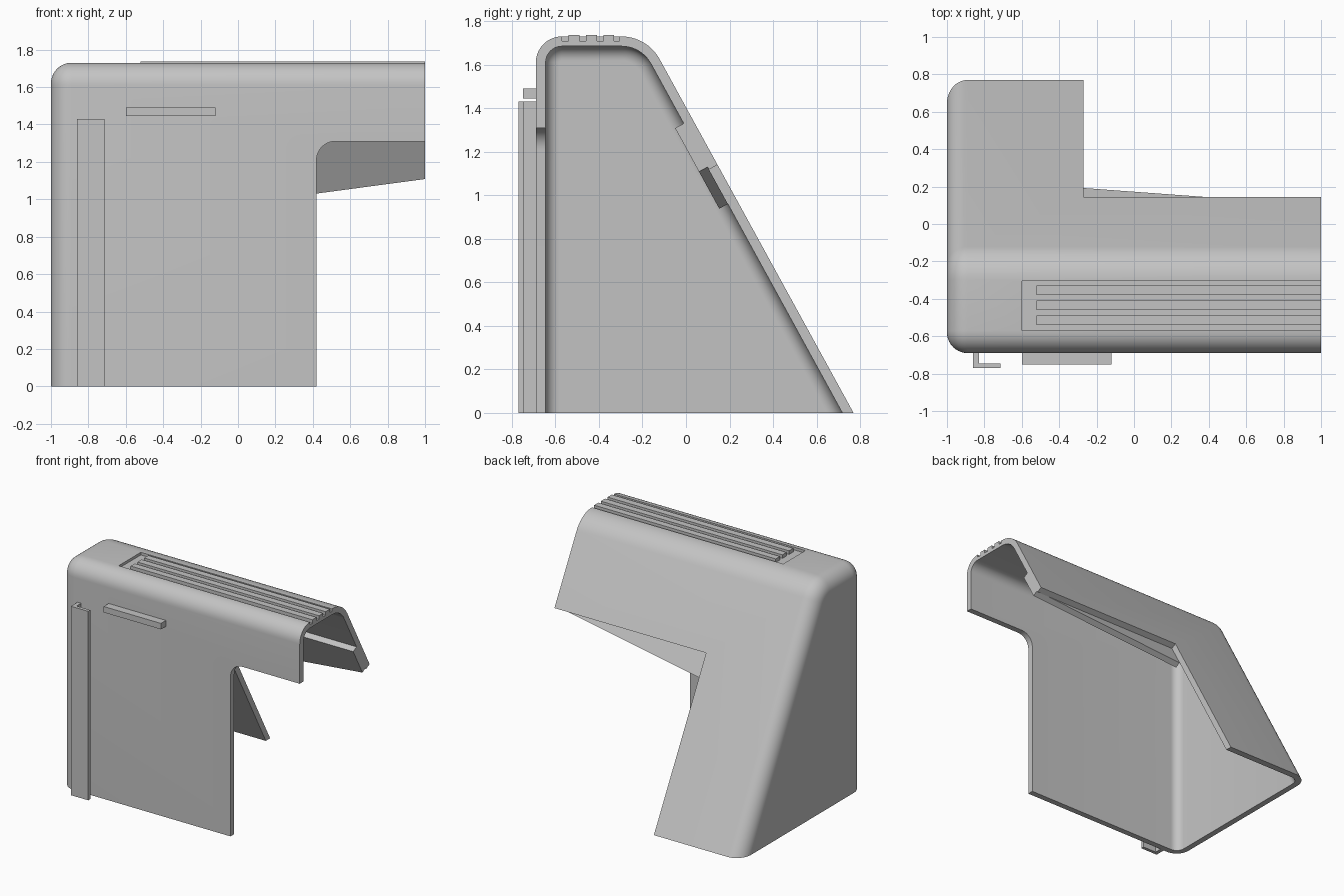
import bpy, bmesh, math
from mathutils import Vector

cube = bpy.data.objects.get("Cube")
if cube:
    bpy.data.objects.remove(cube, do_unlink=True)

grey = bpy.data.materials.new("plain_grey")
grey.use_nodes = True
grey.diffuse_color = (0.55, 0.55, 0.55, 1)
grey.node_tree.nodes["Principled BSDF"].inputs["Base Color"].default_value = (0.55, 0.55, 0.55, 1)

WALL, EDGE = 0.045, 0.11          # wall thickness, end fillet
FRONT, BACK, TOP = -0.69, 0.77, 1.73
SLOPE = 1.824                     # steepness of the back panel
TILT = math.atan(1 / SLOPE)
NORMAL = Vector((0, math.cos(TILT), math.sin(TILT)))
DOWN = Vector((0, math.sin(TILT), -math.cos(TILT)))


def finish(name, bm):
    bmesh.ops.recalc_face_normals(bm, faces=bm.faces)
    mesh = bpy.data.meshes.new(name)
    bm.to_mesh(mesh)
    bm.free()
    mesh.materials.append(grey)
    obj = bpy.data.objects.new(name, mesh)
    bpy.context.collection.objects.link(obj)
    return obj


def loft(name, start, end):
    """Solid between two matching outlines."""
    bm = bmesh.new()
    a = [bm.verts.new(p) for p in start]
    b = [bm.verts.new(p) for p in end]
    bm.faces.new(a)
    bm.faces.new(b[::-1])
    for i in range(len(a)):
        j = (i + 1) % len(a)
        bm.faces.new((a[i], b[i], b[j], a[j]))
    return finish(name, bm)


def box(name, x, y, z):
    outline = [(y[0], z[0]), (y[1], z[0]), (y[1], z[1]), (y[0], z[1])]
    return loft(name, [(x[0], *p) for p in outline], [(x[1], *p) for p in outline])


def slope_y(z, inset):
    return BACK - z / SLOPE - inset / math.cos(TILT)


def section(x, inset, bottom):
    """Housing cross-section, moved inwards by inset."""
    pts = [(x, FRONT + inset, bottom)]
    rf, rb, n = 0.12, 0.2, 10
    corners = ((FRONT + rf, rf, math.pi, math.pi / 2),
               (slope_y(TOP - rb, rb), rb, math.pi / 2, TILT))
    for cy, r, a0, a1 in corners:
        for i in range(n + 1):
            a = a0 + (a1 - a0) * i / n
            pts.append((x, cy + (r - inset) * math.cos(a), TOP - r + (r - inset) * math.sin(a)))
    pts.append((x, slope_y(bottom, inset), bottom))
    return pts


def rounded_body(name, inset, x_end, bottom):
    """Extruded section with a filleted closed end."""
    bm = bmesh.new()
    r, n = EDGE - inset, 10
    rings = [section(x_end, inset, bottom)]
    for i in range(n + 1):
        a = math.pi / 2 * i / n
        rings.append(section(-1 + inset + r * (1 - math.sin(a)),
                             inset + r * (1 - math.cos(a)), bottom))
    rings = [[bm.verts.new(p) for p in ring] for ring in rings]
    for a, b in zip(rings, rings[1:]):
        for i in range(len(a) - 1):
            bm.faces.new((a[i], a[i + 1], b[i + 1], b[i]))
    bm.faces.new(rings[0])
    bm.faces.new(rings[-1])
    bm.faces.new([q[0] for q in rings] + [q[-1] for q in reversed(rings)])
    return finish(name, bm)


def cut(obj, cutter):
    cutter.hide_render = True
    mod = obj.modifiers.new("cut", 'BOOLEAN')
    mod.operation, mod.solver, mod.object = 'DIFFERENCE', 'EXACT', cutter
    bpy.context.view_layer.objects.active = obj
    bpy.ops.object.modifier_apply(modifier=mod.name)
    bpy.data.objects.remove(cutter, do_unlink=True)


# Hollow housing, open below and at one end
housing = rounded_body("housing", 0, 1, 0)
cut(housing, rounded_body("cavity", WALL, 1.2, -0.2))

# Front opening with one rounded corner
r, left, top = 0.1, 0.42, 1.31
opening = [(1.2, -0.2), (left, -0.2)]
for i in range(11):
    a = math.pi - math.pi / 2 * i / 10
    opening.append((left + r + r * math.cos(a), top - r + r * math.sin(a)))
opening.append((1.2, top))
cut(housing, loft("front_opening", [(x, -0.9, z) for x, z in opening],
                  [(x, -0.55, z) for x, z in opening]))

# Back opening, cut square to the sloping panel
edge = Vector((0, slope_y(1.14, 0), 1.14))
quad = [edge + NORMAL * 0.2, edge - NORMAL * 0.1]
quad += [p + DOWN * 1.7 for p in reversed(quad)]
cut(housing, loft("back_opening", [p + Vector((-0.27, 0, 0)) for p in quad],
                  [p + Vector((1.2, 0, 0)) for p in quad]))

# Sunken tray in the top, with raised ribs
cut(housing, box("tray", (-0.6, 1.2), (-0.57, -0.305), (1.71, 1.9)))
for i in range(3):
    y = -0.54 + 0.08 * i
    box(f"top_rib_{i + 1}", (-0.52, 1), (y, y + 0.05), (1.70, 1.737))

bpy.ops.object.select_all(action='DESELECT')
housing.select_set(True)
bpy.context.view_layer.objects.active = housing
bpy.ops.object.shade_smooth_by_angle(angle=math.radians(30))


# Tapered lip behind the back panel edge
def lip_end(x, low):
    pts = []
    for z, depth in ((1.33, 0), (1.33, WALL), (low, WALL), (low, 0)):
        p = Vector((x, slope_y(z, WALL), z))
        pts.append(p - NORMAL * depth)
    return pts


loft("back_lip", lip_end(-0.27, 0.96), lip_end(1, 1.13))

# Front hook rail and small ledge
box("rail_web", (-0.86, -0.83), (-0.77, FRONT), (0, 1.43))
box("rail_flange", (-0.83, -0.715), (-0.77, -0.745), (0, 1.43))
box("front_ledge", (-0.6, -0.12), (-0.75, FRONT), (1.445, 1.49))
